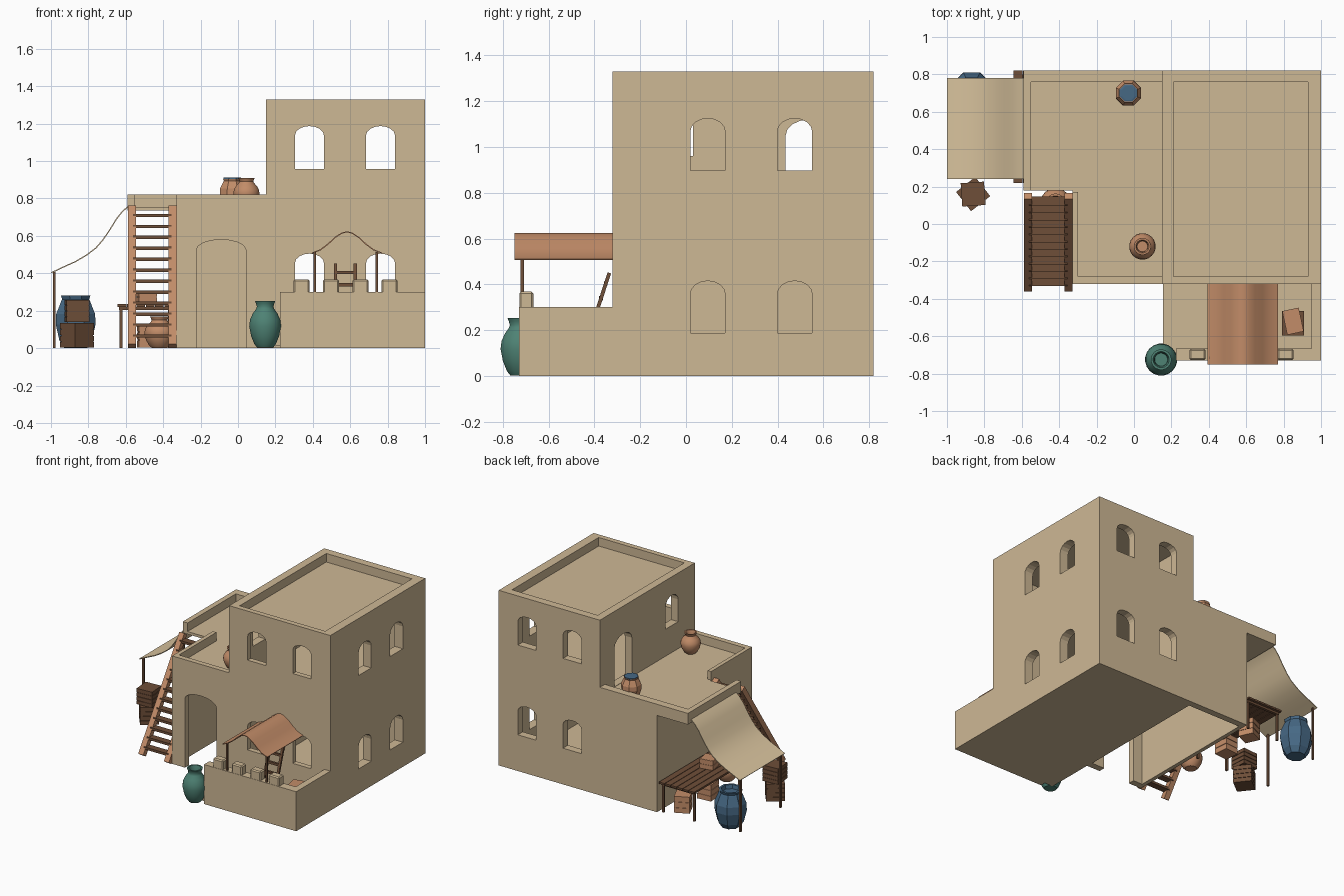
import bpy, bmesh, math
from mathutils import Vector, Matrix

if "Cube" in bpy.data.objects:
    bpy.data.objects.remove(bpy.data.objects["Cube"])


def mat(name, r, g, b):
    lin = lambda c: (c / 255 / 12.92) if c < 11 else ((c / 255 + 0.055) / 1.055) ** 2.4
    m = bpy.data.materials.new(name)
    m.diffuse_color = (lin(r), lin(g), lin(b), 1)
    m.use_nodes = True
    m.node_tree.nodes["Principled BSDF"].inputs["Base Color"].default_value = m.diffuse_color
    return m


WALL = mat("sandstone", 206, 184, 149)
CLAY = mat("terracotta", 194, 140, 104)
WOOD = mat("dark wood", 110, 78, 56)
CREAM = mat("cream cloth", 220, 198, 160)
GREEN = mat("green glaze", 78, 130, 116)
BLUE = mat("blue glaze", 70, 104, 132)


def finish(name, bm, m):
    bmesh.ops.recalc_face_normals(bm, faces=bm.faces)
    me = bpy.data.meshes.new(name)
    bm.to_mesh(me)
    bm.free()
    me.materials.append(m)
    ob = bpy.data.objects.new(name, me)
    bpy.context.collection.objects.link(ob)
    return ob


def add_box(bm, c, s, rot=Matrix()):
    M = Matrix.Translation(c) @ rot.to_4x4() @ Matrix.Diagonal((*s, 1))
    bmesh.ops.create_cube(bm, size=1, matrix=M)


def add_beam(bm, p, q, w, d):
    """Square beam from p to q, lying in a plane of constant x."""
    p, q = Vector(p), Vector(q)
    v = q - p
    rot = Matrix.Rotation(math.atan2(-v.y, v.z), 3, 'X')
    add_box(bm, (p + q) / 2, (w, d, v.length), rot)


def box(name, x0, x1, y0, y1, z0, z1, m=WALL):
    bm = bmesh.new()
    add_box(bm, ((x0 + x1) / 2, (y0 + y1) / 2, (z0 + z1) / 2), (x1 - x0, y1 - y0, z1 - z0))
    return finish(name, bm, m)


def arch(axis, c, w, z0, spring, top, a, b):
    """Arched prism cutter running along axis from a to b."""
    prof = [(c - w / 2, z0), (c + w / 2, z0)]
    prof += [(c + w / 2 * math.cos(t), spring + (top - spring) * math.sin(t))
             for t in [math.pi * i / 8 for i in range(9)]]
    bm = bmesh.new()
    put = (lambda u, z: (u, a, z)) if axis == 'y' else (lambda u, z: (a, u, z))
    f = bm.faces.new([bm.verts.new(put(u, z)) for u, z in prof])
    r = bmesh.ops.extrude_face_region(bm, geom=[f])
    off = (0, b - a, 0) if axis == 'y' else (b - a, 0, 0)
    bmesh.ops.translate(bm, vec=off, verts=[v for v in r["geom"] if isinstance(v, bmesh.types.BMVert)])
    return finish("cutter", bm, WALL)


def boolean(ob, cutter, op='DIFFERENCE'):
    md = ob.modifiers.new("b", 'BOOLEAN')
    md.operation, md.object, md.solver = op, cutter, 'EXACT'
    bpy.context.view_layer.objects.active = ob
    bpy.ops.object.modifier_apply(modifier="b")
    bpy.data.objects.remove(cutter)


def smooth(ob, angle=40):
    bpy.ops.object.select_all(action='DESELECT')
    ob.select_set(True)
    bpy.context.view_layer.objects.active = ob
    bpy.ops.object.shade_smooth_by_angle(angle=math.radians(angle))


def jar(name, loc, prof, n, m, soft=True):
    bm = bmesh.new()
    rings = [[bm.verts.new((loc[0] + r * math.cos(a), loc[1] + r * math.sin(a), loc[2] + z))
              for a in [2 * math.pi * (i + .5) / n for i in range(n)]] for r, z in prof]
    for lo, hi in zip(rings, rings[1:]):
        for i in range(n):
            bm.faces.new((lo[i], lo[(i + 1) % n], hi[(i + 1) % n], hi[i]))
    bm.faces.new(rings[0][::-1])
    bm.faces.new(rings[-1])
    ob = finish(name, bm, m)
    if soft:
        smooth(ob)
    return ob


def crate(name, c, s, ang, m, layers=4):
    """Slatted box: core plus stacked planks; c is the centre of the base."""
    bm = bmesh.new()
    R = Matrix.Rotation(math.radians(ang), 3, 'Z')
    c = Vector(c)
    add_box(bm, c + Vector((0, 0, s[2] / 2)), (s[0] * .93, s[1] * .93, s[2] * .96), R)
    h = s[2] / layers
    for i in range(layers):
        add_box(bm, c + Vector((0, 0, h * (i + .5))), (s[0], s[1], h * .88), R)
    return finish(name, bm, m)


def cloth(name, prof, y0, y1, m):
    bm = bmesh.new()
    rows = [[bm.verts.new((x, y, z)) for x, z in prof] for y in (y0, y1)]
    for i in range(len(prof) - 1):
        bm.faces.new((rows[0][i], rows[0][i + 1], rows[1][i + 1], rows[1][i]))
    ob = finish(name, bm, m)
    md = ob.modifiers.new("thick", 'SOLIDIFY')
    md.thickness, md.offset = .006, 0
    bpy.context.view_layer.objects.active = ob
    bpy.ops.object.modifier_apply(modifier="thick")
    smooth(ob, 50)


def ladder(name, x0, x1, p, q, w, d, steps, tread, rail_m):
    """Leaning ladder; p and q are the (y, z) ends of the rails."""
    bm = bmesh.new()
    for x in (x0 + w / 2, x1 - w / 2):
        add_beam(bm, (x, *p), (x, *q), w, d)
    finish(name + "_rails", bm, rail_m)
    bm = bmesh.new()
    for i in range(steps):
        t = (i + .9) / (steps + .6)
        add_box(bm, ((x0 + x1) / 2, p[0] + t * (q[0] - p[0]), p[1] + t * (q[1] - p[1])),
                (x1 - x0 - w * 1.2, tread, .018))
    finish(name + "_rungs", bm, WOOD)


# Tower: hollow two-storey block with sunken roof and arched windows
tower = box("tower", .15, 1, -.32, .82, 0, 1.33)
for z0, z1 in ((.012, .70), (.745, 1.23), (1.265, 1.5)):
    boolean(tower, box("cutter", .21, .93, -.28, .76, z0, z1))
for x in (.382, .762):
    for z in (.275, .957):
        boolean(tower, arch('y', x, .155, z, z + .18, z + .23, -.5, 1))
for y in (.095, .475):
    for z in (.187, .897):
        boolean(tower, arch('x', y, .152, z, z + .17, z + .228, .9, 1.1))
boolean(tower, arch('x', -.045, .15, .96, 1.13, 1.19, .1, .25))      # roof-side window
boolean(tower, arch('x', .54, .21, .757, 1.05, 1.12, .1, .25))       # roof door

# Low house with overhanging terrace, parapet and arched door
house = box("low_house", -.33, .15, -.32, .82, 0, .82)
boolean(house, box("overhang", -.59, -.315, .18, .82, .735, .82), 'UNION')
boolean(house, box("cutter", -.30, .2, -.27, .77, -.1, .72))
boolean(house, box("cutter", -.30, .2, -.28, .76, .755, 1))
boolean(house, box("cutter", -.55, -.25, .17, .76, .755, 1))
boolean(house, arch('y', -.09, .265, -.1, .525, .58, -.4, -.2))

# Courtyard: floor, side wall, crenellated front wall
box("courtyard_floor", .155, .995, -.69, -.315, 0, .016)
box("courtyard_side_wall", .95, 1, -.73, -.32, 0, .3)
box("courtyard_front_wall", .225, .951, -.73, -.665, 0, .3)
for i in range(4):
    x = .34 + .157 * i
    m = box("merlon", x - .043, x + .043, -.728, -.667, .29, .368)
    bv = m.modifiers.new("round", 'BEVEL')
    bv.width = .008
    bpy.context.view_layer.objects.active = m
    bpy.ops.object.modifier_apply(modifier="round")

# Awnings and their posts
cloth("courtyard_awning", [(.395, .508), (.44, .525), (.48, .555), (.52, .592), (.555, .615), (.583, .622),
                           (.61, .615), (.645, .592), (.685, .555), (.725, .525), (.77, .508)],
      -.75, -.32, CLAY)
cloth("side_awning", [(-.588, .757), (-.62, .728), (-.65, .69), (-.69, .625), (-.725, .575), (-.76, .535),
                      (-.81, .497), (-.87, .462), (-.93, .435), (-.998, .403)], .24, .78, CREAM)
for x, y, z0, z1 in ((.41, -.715, .28, .515), (.742, -.715, .28, .515),
                     (-.982, .27, 0, .408), (-.982, .75, 0, .408)):
    box("awning_post", x - .007, x + .007, y - .007, y + .007, z0, z1, WOOD)

# Ladders
ladder("terrace_ladder", -.587, -.33, (-.343, .012), (.15, .75), .042, .04, 12, .05, CLAY)
ladder("courtyard_ladder", .512, .635, (-.475, .02), (-.335, .45), .018, .016, 6, .016, WOOD)

# Market table of planks
bm = bmesh.new()
for i in range(6):
    add_box(bm, (-.62 + .05 * i, .52, .228), (.046, .6, .014))
for y in (.25, .79):
    add_box(bm, (-.495, y, .213), (.28, .02, .016))
    for x in (-.625, -.365):
        add_box(bm, (x, y, .11), (.016, .016, .22))
finish("table", bm, WOOD)

# Crates
crate("crate_low", (-.86, .16, 0), (.13, .13, .135), 38, WOOD)
crate("crate_high", (-.86, .16, .137), (.125, .125, .123), 4, WOOD)
crate("courtyard_crate", (.85, -.53, .016), (.12, .13, .13), 0, WOOD)
crate("courtyard_crate_top", (.85, -.52, .146), (.09, .13, .095), 12, CLAY)
crate("table_crate", (-.49, .42, .235), (.1, .1, .075), 10, CLAY, 2)
crate("under_table_crate", (-.48, .42, 0), (.11, .11, .13), 5, CLAY, 3)
crate("leaning_crate", (-.46, .69, 0), (.11, .11, .13), 25, CLAY, 3)

# Jars: rounded ones share one profile, scaled per jar
ROUND = [(.5, 0), (.68, .08), (.88, .25), (1, .46), (.95, .6), (.78, .73), (.57, .83), (.52, .88), (.58, .95),
         (.64, 1), (.5, 1), (.42, .9), (.4, .8)]
for name, loc, r, h, m in (("green_jar", (.145, -.725, .002), .086, .25, GREEN),
                           ("roof_jar", (.045, -.12, .755), .071, .155, CLAY),
                           ("ladder_jar", (-.42, .11, 0), .082, .17, CLAY)):
    jar(name, loc, [(a * r, b * h) for a, b in ROUND], 20, m)
BARREL = [(.58, 0), (.82, .15), (1, .45), (.98, .65), (.72, .9), (.68, .93), (.74, 1), (.58, 1), (.52, .9)]
jar("blue_jar", (-.868, .705, 0), [(a * .115, b * .28) for a, b in BARREL], 8, BLUE, False)
jar("roof_barrel", (-.03, .7, .755), [(a * .073, b * .15) for a, b in BARREL], 8, CLAY, False)
jar("roof_barrel_lid", (-.03, .7, .895), [(.05, 0), (.05, .016), (.04, .018)], 8, BLUE, False)
